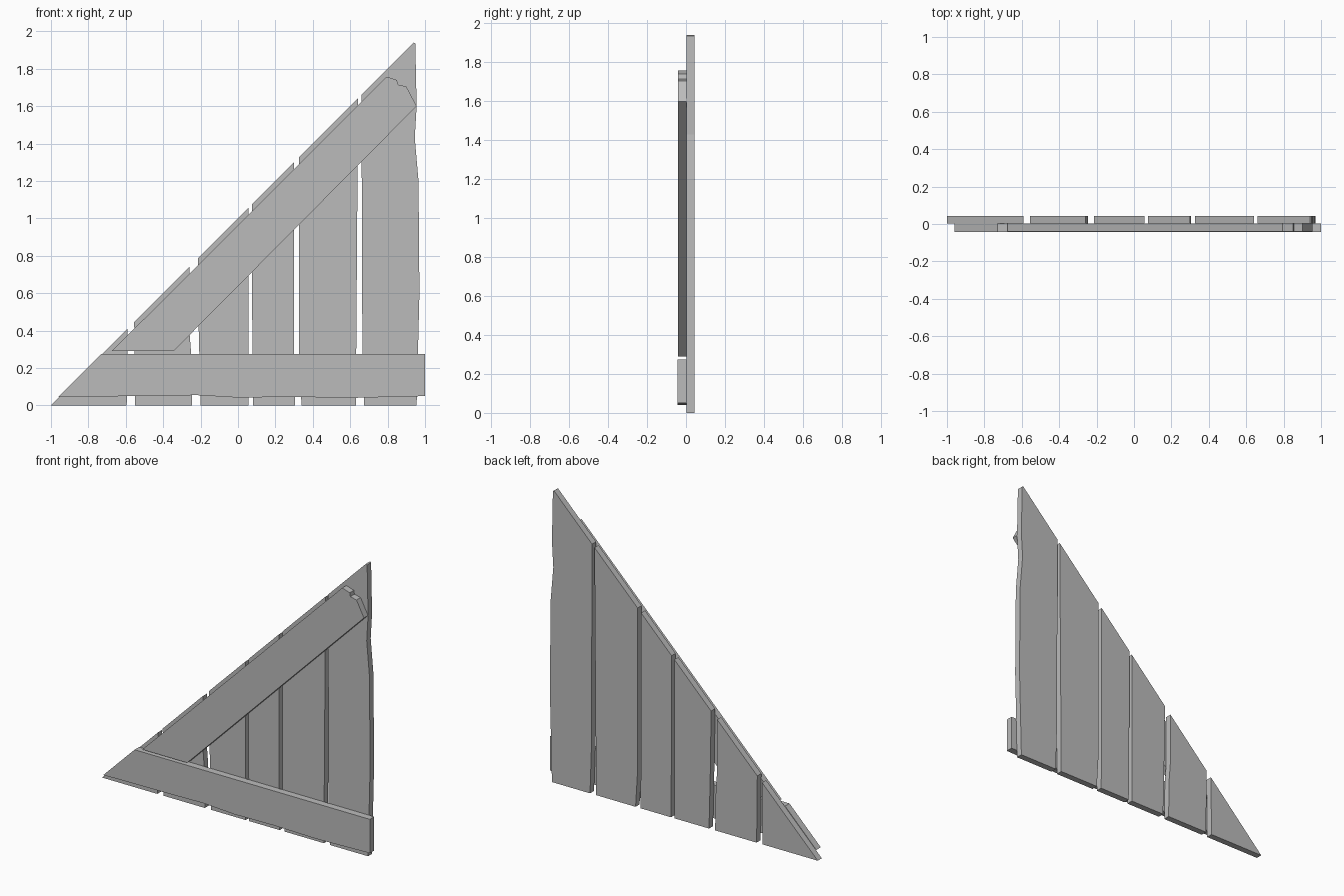
import bpy
import bmesh

cube = bpy.data.objects.get("Cube")
if cube:
    bpy.data.objects.remove(cube, do_unlink=True)

grey = bpy.data.materials.new("plain grey")
grey.use_nodes = True
colour = (0.5, 0.5, 0.5, 1)
grey.diffuse_color = colour
grey.node_tree.nodes["Principled BSDF"].inputs["Base Color"].default_value = colour


def board(name, outline, front, back):
    """Cut a flat board: an outline in x and z, extruded from front to back."""
    mesh = bpy.data.meshes.new(name)
    bm = bmesh.new()
    face = bm.faces.new([bm.verts.new((x, front, z)) for x, z in outline])
    extruded = bmesh.ops.extrude_face_region(bm, geom=[face], use_keep_orig=True)
    moved = [v for v in extruded["geom"] if isinstance(v, bmesh.types.BMVert)]
    bmesh.ops.translate(bm, verts=moved, vec=(0, back - front, 0))
    bmesh.ops.recalc_face_normals(bm, faces=bm.faces)
    bm.to_mesh(mesh)
    bm.free()
    mesh.materials.append(grey)
    obj = bpy.data.objects.new(name, mesh)
    bpy.context.collection.objects.link(obj)


JOINT = 0.002
BACK = 0.044


def slope(x):
    """Point on the diagonal top edge that all planks are sawn along."""
    return (x, x + 1)


# Upright planks: right edge going up, then left edge going down
planks = [
    [(-0.595, 0), slope(-0.59), slope(-1)],
    [(-0.245, 0), (-0.25, 0.27), (-0.26, 0.4), slope(-0.26), slope(-0.555), (-0.55, 0)],
    [(0.055, 0), slope(0.055), slope(-0.215), (-0.21, 0.4), (-0.2, 0)],
    [(0.305, 0), (0.3, 0.3), slope(0.3), slope(0.075), (0.075, 0.6), (0.08, 0)],
    [(0.63, 0), slope(0.642), slope(0.325), (0.325, 0.25), (0.34, 0)],
    [(0.955, 0), (0.97, 0.6), (0.965, 1.2), (0.945, 1.43), (0.955, 1.6),
     (0.948, 1.935), slope(0.94), slope(0.66), (0.665, 0.3), (0.675, 0)],
]
for number, outline in enumerate(planks, 1):
    board(f"upright_plank_{number}", outline, JOINT, BACK)

# Bottom rail with a worn lower edge
board("bottom_rail", [
    (-0.96, 0.045), (-0.8, 0.048), (-0.5, 0.05), (-0.22, 0.055), (0, 0.042),
    (0.3, 0.046), (0.6, 0.04), (1, 0.05), (1, 0.275), (-0.73, 0.275),
], -BACK, JOINT)

# Diagonal brace with a splintered upper end
board("diagonal_brace", [
    (-0.675, 0.29), (-0.345, 0.29), (0.955, 1.6), (0.9, 1.705),
    (0.855, 1.715), (0.85, 1.74), (0.795, 1.757),
], -0.041, JOINT)
